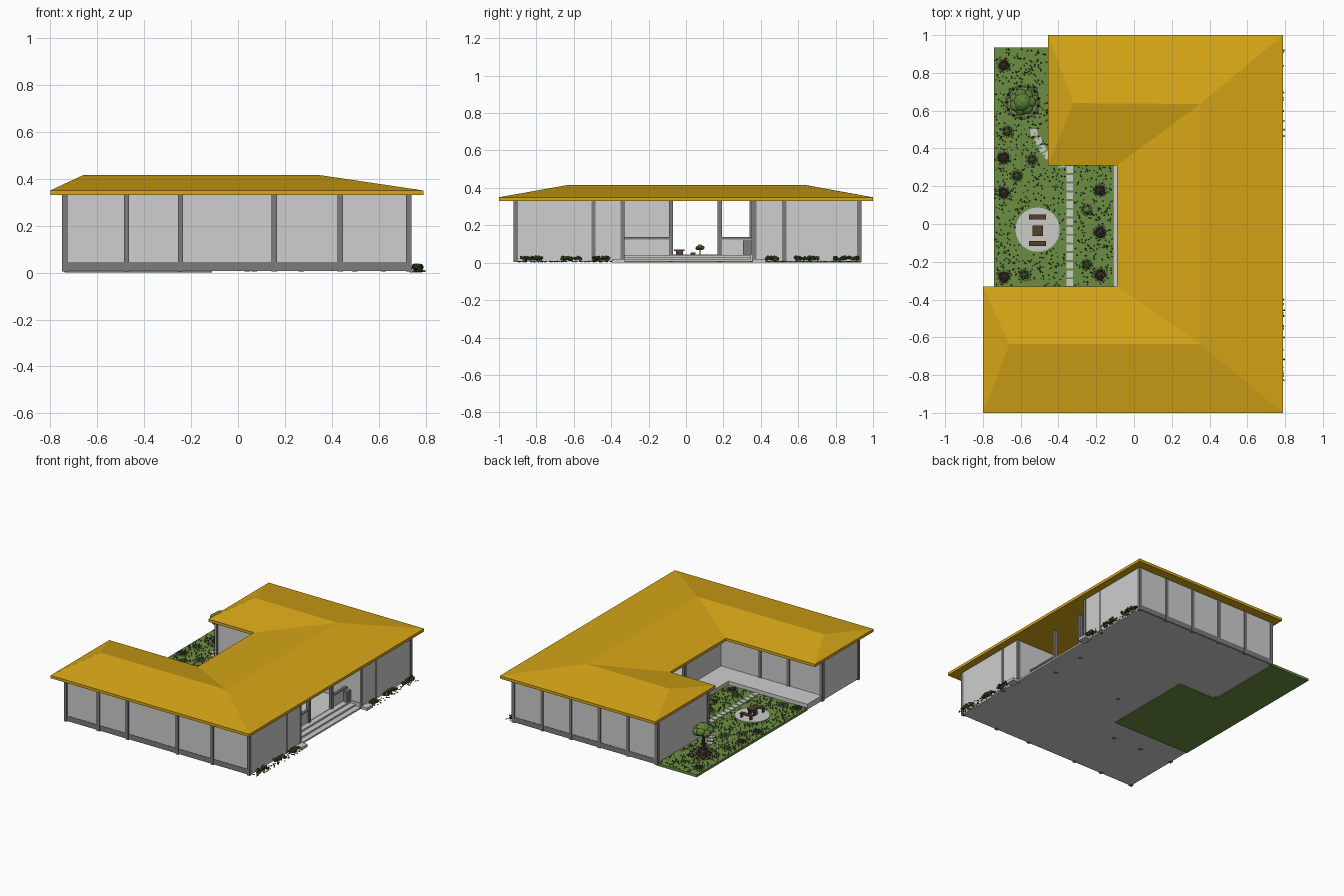
import bpy, bmesh, math, random
from mathutils import Matrix, Vector

random.seed(4)
cube = bpy.data.objects.get("Cube")
if cube:
    bpy.data.objects.remove(cube)


def material(name, r, g, b):
    m = bpy.data.materials.new(name)
    m.use_nodes = True
    m.diffuse_color = (r, g, b, 1)
    m.node_tree.nodes["Principled BSDF"].inputs["Base Color"].default_value = (r, g, b, 1)
    return m


GOLD = material("gold roof", 0.68, 0.38, 0.008)
WALL = material("pale grey wall", 0.62, 0.62, 0.62)
FRAME = material("dark grey frame", 0.2, 0.2, 0.2)
STONE = material("light stone", 0.6, 0.6, 0.57)
GRASS = material("grass green", 0.15, 0.27, 0.055)
DARK = material("dark leaf green", 0.03, 0.065, 0.015)
LEAF = material("leaf green", 0.11, 0.22, 0.04)
WOOD = material("brown wood", 0.09, 0.05, 0.028)
PETAL = material("pale petals", 0.55, 0.45, 0.42)


def finish(name, bm, *mats):
    mesh = bpy.data.meshes.new(name)
    bm.normal_update()
    bm.to_mesh(mesh)
    bm.free()
    for m in mats:
        mesh.materials.append(m)
    ob = bpy.data.objects.new(name, mesh)
    bpy.context.collection.objects.link(ob)
    return ob


def add_box(bm, x0, x1, y0, y1, z0, z1, turn=0):
    centre = Vector(((x0 + x1) / 2, (y0 + y1) / 2, (z0 + z1) / 2))
    bmesh.ops.create_cube(bm, size=1, matrix=Matrix.Translation(centre)
                          @ Matrix.Rotation(turn, 4, "Z")
                          @ Matrix.Diagonal((x1 - x0, y1 - y0, z1 - z0, 1)))


def boxes(name, mat, items):
    bm = bmesh.new()
    for item in items:
        add_box(bm, *item)
    return finish(name, bm, mat)


def add_blob(bm, p, r, index=0, squash=1, detail=1):
    made = bmesh.ops.create_icosphere(bm, subdivisions=detail, radius=r,
                                      matrix=Matrix.Translation(p) @ Matrix.Diagonal((1, 1, squash, 1)))
    for f in {f for v in made["verts"] for f in v.link_faces}:
        f.material_index = index


def add_disc(bm, p, r, h, sides, top=None):
    bmesh.ops.create_cone(bm, cap_ends=True, segments=sides, radius1=r, radius2=r if top is None else top,
                          depth=h, matrix=Matrix.Translation(p + Vector((0, 0, h / 2))))


# Hipped roof over the U-shaped plan
EAVE, TOP, RIDGE, FLOOR, LAWN = 0.33, 0.35, 0.415, 0.045, 0.018
plan = [(-0.8, -1), (0.79, -1), (0.79, 1), (-0.455, 1),
        (-0.455, 0.31), (-0.09, 0.31), (-0.09, -0.33), (-0.8, -0.33)]
ridge = [(-0.66, -0.635), (0.35, -0.635), (0.35, 0.635), (-0.32, 0.64)]
bm = bmesh.new()
low = [bm.verts.new((x, y, EAVE)) for x, y in plan]
high = [bm.verts.new((x, y, TOP)) for x, y in plan]
top = [bm.verts.new((x, y, RIDGE)) for x, y in ridge]
slopes = [(1, 0), (2, 1), (3, 2), (3,), (2, 3), (1, 2), (0, 1), (0,)]
for i, slope in enumerate(slopes):
    j = (i + 1) % len(plan)
    bm.faces.new([low[i], low[j], high[j], high[i]])
    bm.faces.new([high[i], high[j]] + [top[k] for k in slope])
bm.faces.new(low[::-1])
finish("roof", bm, GOLD)

# Floor slabs with the raised decks facing the courtyard
boxes("floor_slab", WALL, [
    (-0.74, 0.735, -0.91, -0.33, 0.006, FLOOR),
    (-0.11, 0.62, -0.33, 0.345, 0.006, FLOOR),
    (-0.42, 0.735, 0.345, 0.93, 0.006, FLOOR)])
boxes("plinth", FRAME, [
    (-0.742, 0.737, -0.916, -0.908, 0.008, FLOOR),
    (-0.422, 0.737, 0.928, 0.936, 0.008, FLOOR)])
boxes("entry_steps", STONE, [
    (0.62, 0.74 - 0.04 * i, -0.33, 0.345, 0.006, 0.018 + 0.012 * i) for i in range(3)])
boxes("step_cheeks", STONE, [(0.73, 0.785, y - 0.035, y + 0.035, 0, 0.02) for y in (-0.36, 0.39)])

# Walls, each given by its two end points
T = 0.005
walls = [(-0.74, -0.908, 0.73, -0.908), (-0.738, -0.908, -0.738, -0.5),
         (-0.738, -0.5, 0.07, -0.5), (0.07, -0.5, 0.07, -0.08),
         (0.07, -0.34, 0.732, -0.34), (0.732, -0.908, 0.732, -0.34),
         (0.732, 0.365, 0.732, 0.928), (-0.418, 0.928, 0.732, 0.928),
         (-0.418, 0.345, -0.418, 0.928), (-0.418, 0.355, 0.732, 0.355)]
boxes("walls", WALL, [(x0 - T, x1 + T, y0 - T, y1 + T, 0.012, EAVE) for x0, y0, x1, y1 in walls])
boxes("entry_low_walls", WALL, [
    (0.615, 0.625, -0.335, -0.08, FLOOR, 0.125), (0.615, 0.625, 0.18, 0.355, FLOOR, 0.125)])
boxes("entry_rails", FRAME, [
    (0.61, 0.63, -0.335, -0.08, 0.125, 0.137), (0.61, 0.63, 0.18, 0.355, 0.125, 0.137)])
boxes("entry_cabinet", FRAME, [(0.63, 0.66, 0.305, 0.35, FLOOR, 0.12)])

# Columns along every side
front_xs = [-0.738, -0.475, -0.245, 0.155, 0.435, 0.727]
spots = [(x, -0.91) for x in front_xs]
spots += [(x, -0.5) for x in front_xs[:3]]
spots += [(0.727, y) for y in (-0.495, -0.34, 0.365, 0.525)]
spots += [(-0.418 + 0.229 * i, 0.927) for i in range(6)]
spots += [(0.62, -0.08), (0.62, 0.18), (-0.418, 0.355), (0.07, -0.08)]
C = 0.0115
boxes("columns", FRAME, [(x - C, x + C, y - C, y + C, 0.004, EAVE) for x, y in spots])

# Courtyard lawn
boxes("lawn", GRASS, [(-0.74, -0.11, -0.33, 0.345, 0, LAWN), (-0.74, -0.42, 0.345, 0.935, 0, LAWN)])
bm = bmesh.new()
for _ in range(1500):
    x, y = random.uniform(-0.735, -0.115), random.uniform(-0.325, 0.93)
    paved = abs(x + 0.34) < 0.025 or math.hypot(x + 0.51, y + 0.03) < 0.12
    if paved or (y > 0.34 and x > -0.43):
        continue
    add_disc(bm, Vector((x, y, LAWN)), random.uniform(0.003, 0.005), 0.008, 4, 0.001)
finish("grass_tufts", bm, DARK)

# Stepping stones and round patio
S = 0.018
stones = [(-0.34, -0.31 + 0.046 * i, 0) for i in range(14)]
stones += [(-0.385, 0.318, 0.2), (-0.425, 0.335, 0.4), (-0.46, 0.365, 0.6),
           (-0.485, 0.4, 0.5), (-0.505, 0.44, 0.4), (-0.53, 0.485, 0.2)]
boxes("stepping_stones", STONE, [
    (x - S, x + S, y - S, y + S, LAWN - 0.004, LAWN + 0.004, a) for x, y, a in stones])
bm = bmesh.new()
add_disc(bm, Vector((-0.51, -0.03, LAWN - 0.004)), 0.117, 0.009, 40)
finish("round_patio", bm, STONE)


# Picnic table and benches
def seat(name, x, y, w, d, h):
    parts = [(x - w, x + w, y - d, y + d, h - 0.008, h)]
    for sx in (-1, 1):
        cx = x + sx * (w - 0.008)
        parts.append((cx - 0.004, cx + 0.004, y - d * 0.7, y + d * 0.7, LAWN, h - 0.008))
    boxes(name, WOOD, parts)


seat("picnic_table", -0.51, -0.035, 0.028, 0.028, 0.07)
seat("bench_back", -0.51, 0.037, 0.045, 0.014, 0.055)
seat("bench_front", -0.51, -0.103, 0.045, 0.014, 0.055)


# Flower clumps: leaves, soil-brown centre and a ring of petals
def clump(name, x, y, r, mats):
    bm = bmesh.new()
    for i in range(10):
        a = i * math.tau / 10
        d = r * random.uniform(0.5, 0.8)
        add_blob(bm, Vector((x + d * math.cos(a), y + d * math.sin(a), LAWN + 0.008)), r * 0.3, i % 2, 0.9)
        add_blob(bm, Vector((x + r * math.cos(a + 0.3), y + r * math.sin(a + 0.3), LAWN + 0.004)), 0.006, 2)
    add_blob(bm, Vector((x, y, LAWN + 0.012)), r * 0.5, 1, 0.8)
    finish(name, bm, *mats)


flowers = [(-0.69, 0.84), (-0.69, 0.35), (-0.69, 0.165), (-0.69, -0.28),
           (-0.18, -0.27), (-0.18, -0.045), (-0.18, 0.18)]
shrubs = [(-0.67, 0.49), (-0.54, 0.34), (-0.62, 0.255), (-0.58, -0.27), (-0.25, -0.215), (-0.25, 0.075)]
for i, (x, y) in enumerate(flowers):
    clump(f"flower_clump_{i + 1}", x, y, 0.033, (DARK, WOOD, PETAL))
for i, (x, y) in enumerate(shrubs):
    clump(f"shrub_{i + 1}", x, y, 0.028, (DARK, LEAF, PETAL))


# Trees: a trunk and a crown of overlapping leaf blobs
def tree(name, x, y, r, height):
    bm = bmesh.new()
    add_disc(bm, Vector((x, y, LAWN)), r * 0.18, height - r - LAWN, 8, r * 0.12)
    finish(name + "_trunk", bm, WOOD)
    bm = bmesh.new()
    add_blob(bm, Vector((x, y, height - r * 0.7)), r * 0.7, 0, 0.9, 2)
    for i in range(7):
        a = i * math.tau / 7
        p = Vector((x + r * 0.55 * math.cos(a), y + r * 0.55 * math.sin(a), height - r * (0.75 + 0.15 * (i % 2))))
        add_blob(bm, p, r * 0.45, 0, 0.85, 2)
    finish(name + "_crown", bm, LEAF)


tree("garden_tree", -0.59, 0.645, 0.073, 0.25)
tree("small_tree", -0.25, 0.075, 0.025, 0.1)
clump("tree_bed", -0.59, 0.645, 0.06, (DARK, WOOD, PETAL))
bm = bmesh.new()
for i in range(26):
    a = i * math.tau / 26
    add_blob(bm, Vector((-0.59 + 0.085 * math.cos(a), 0.645 + 0.085 * math.sin(a), LAWN + 0.004)), 0.009, i % 2)
finish("tree_ring", bm, PETAL, WOOD)

# Planting and pebbles along the entry side
for i, (y0, y1) in enumerate([(-0.89, -0.77), (-0.67, -0.56), (-0.5, -0.41),
                              (0.43, 0.49), (0.58, 0.71), (0.79, 0.92)]):
    bm = bmesh.new()
    for k in range(45):
        p = Vector((random.uniform(0.748, 0.783), random.uniform(y0, y1), random.uniform(0.016, 0.03)))
        add_blob(bm, p, random.uniform(0.006, 0.01), k % 2)
    finish(f"entry_bush_{i + 1}", bm, DARK, LEAF)
bm = bmesh.new()
for k in range(150):
    y = random.choice((random.uniform(-0.9, -0.4), random.uniform(0.43, 0.92)))
    add_blob(bm, Vector((random.uniform(0.745, 0.795), y, 0.006)), 0.006, k % 2, 0.7)
finish("pebbles", bm, STONE, DARK)
